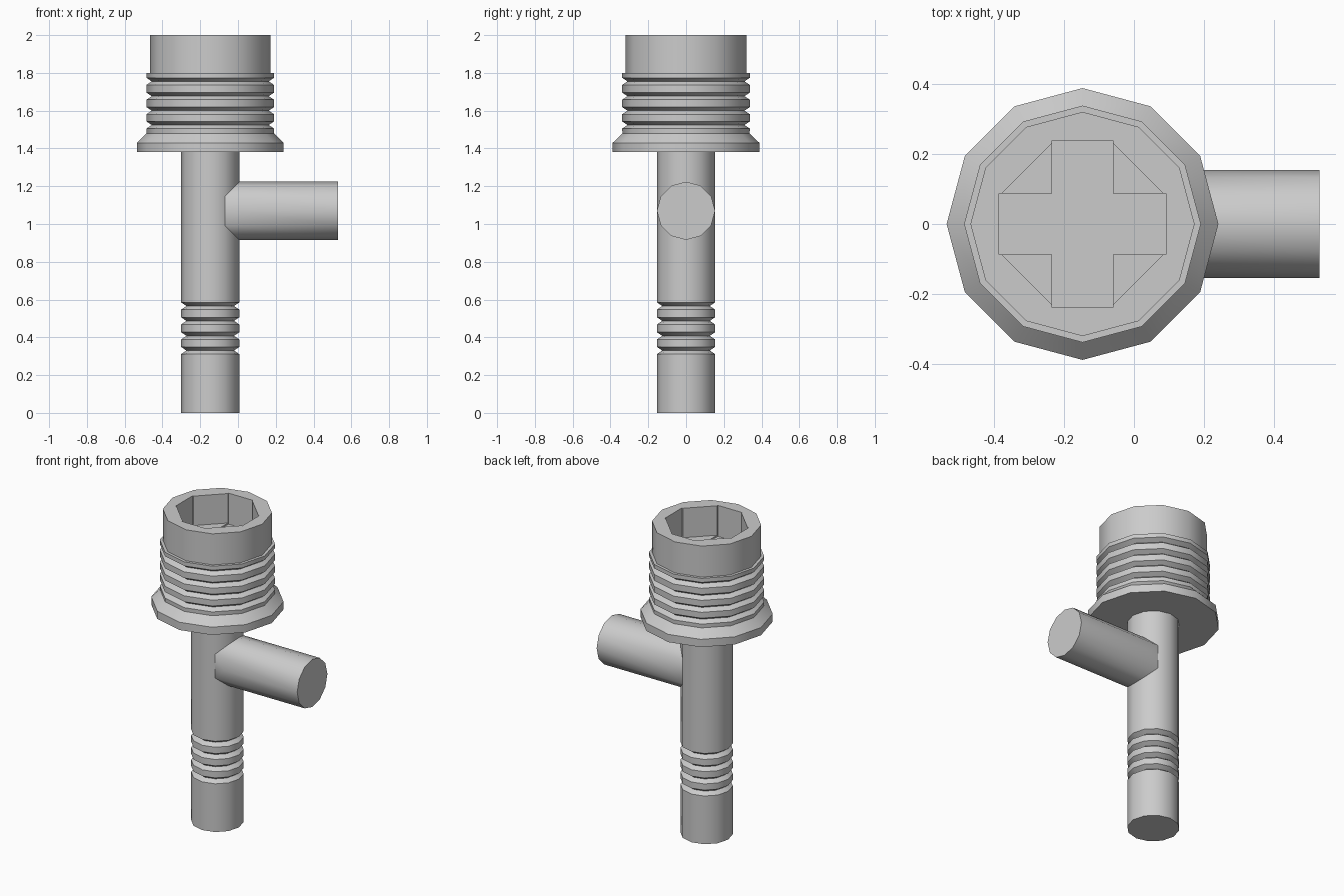
import bpy, bmesh, math

if "Cube" in bpy.data.objects:
    bpy.data.objects.remove(bpy.data.objects["Cube"], do_unlink=True)

AXIS_X = -0.147
SIDES = 12
STEM_R = 0.154

grey = bpy.data.materials.new("plain grey")
grey.use_nodes = True
grey.diffuse_color = (0.6, 0.6, 0.6, 1)
grey.node_tree.nodes["Principled BSDF"].inputs["Base Color"].default_value = (0.6, 0.6, 0.6, 1)


def add_object(name, bm, x=AXIS_X):
    bmesh.ops.recalc_face_normals(bm, faces=bm.faces)
    mesh = bpy.data.meshes.new(name)
    bm.to_mesh(mesh)
    bm.free()
    mesh.materials.append(grey)
    obj = bpy.data.objects.new(name, mesh)
    obj.location.x = x
    bpy.context.collection.objects.link(obj)
    return obj


def shade(obj):
    bpy.ops.object.select_all(action='DESELECT')
    obj.select_set(True)
    bpy.context.view_layer.objects.active = obj
    bpy.ops.object.shade_smooth_by_angle(angle=math.radians(32))


def revolve(name, profile):
    """Closed solid from (radius, z) points, listed bottom to top."""
    bm = bmesh.new()
    rings = []
    for r, z in profile:
        rings.append([bm.verts.new((r * math.cos(math.tau * k / SIDES),
                                    r * math.sin(math.tau * k / SIDES), z)) for k in range(SIDES)])
    for a, b in zip(rings, rings[1:]):
        for k in range(SIDES):
            n = (k + 1) % SIDES
            bm.faces.new((a[k], a[n], b[n], b[k]))
    bm.faces.new(rings[0])
    bm.faces.new(rings[-1])
    return add_object(name, bm)


def grooves(radius, depth, heights, half=0.019):
    """V-shaped grooves cut into a profile."""
    pts = []
    for z in heights:
        pts += [(radius, z - half), (radius - depth, z), (radius, z + half)]
    return pts


def prism(name, outline, bottom, top):
    bm = bmesh.new()
    face = bm.faces.new([bm.verts.new((x, y, bottom)) for x, y in outline])
    up = bmesh.ops.extrude_face_region(bm, geom=[face])["geom"]
    bmesh.ops.translate(bm, vec=(0, 0, top - bottom),
                        verts=[v for v in up if isinstance(v, bmesh.types.BMVert)])
    return add_object(name, bm)


# Grooved stem
stem = revolve("stem", [(STEM_R, 0)] + grooves(STEM_R, 0.028, [0.33, 0.408, 0.487, 0.566])
               + [(STEM_R, 1.39)])
shade(stem)

# Head with flange, ridges and collar
head = revolve("head", [(0.388, 1.38), (0.388, 1.43), (0.337, 1.48)]
               + grooves(0.338, 0.028, [1.524, 1.6, 1.677, 1.755])
               + [(0.338, 1.8), (0.32, 1.8), (0.32, 2.0)])

# Socket: an eight-sided recess and a slightly deeper cross
ARM, HALF, CORNER = 0.238, 0.087, 0.231
octagon = [(CORNER, -HALF), (CORNER, HALF), (HALF, CORNER), (-HALF, CORNER),
           (-CORNER, HALF), (-CORNER, -HALF), (-HALF, -CORNER), (HALF, -CORNER)]
cross = []
for k in range(4):
    c, s = round(math.cos(k * math.pi / 2)), round(math.sin(k * math.pi / 2))
    for x, y in ((ARM, -HALF), (ARM, HALF), (HALF, HALF)):
        cross.append((c * x - s * y, s * x + c * y))
cutters = [prism("socket_recess_cutter", octagon, 1.81, 2.1),
           prism("socket_cross_cutter", cross, 1.8, 2.15)]
for cutter in cutters:
    cutter.hide_render = True
    mod = head.modifiers.new("socket", 'BOOLEAN')
    mod.operation = 'DIFFERENCE'
    mod.solver = 'EXACT'
    mod.object = cutter
bpy.context.view_layer.objects.active = head
for mod in list(head.modifiers):
    bpy.ops.object.modifier_apply(modifier=mod.name)
for cutter in cutters:
    bpy.data.objects.remove(cutter, do_unlink=True)
shade(head)

# Side branch, its inner end shaped to the stem
bm = bmesh.new()
inner, outer = [], []
for k in range(SIDES):
    a = math.tau * k / SIDES
    y, z = STEM_R * math.cos(a), 1.07 + STEM_R * math.sin(a)
    at_side = k % (SIDES // 2) == 0
    start = STEM_R if at_side else math.sqrt(STEM_R ** 2 - y ** 2)
    inner.append(bm.verts.new((AXIS_X + start, y, z)))
    outer.append(bm.verts.new((0.53, y, z)))
for k in range(SIDES):
    n = (k + 1) % SIDES
    bm.faces.new((inner[k], inner[n], outer[n], outer[k]))
for k in (0, SIDES // 2):
    bm.faces.new((inner[k - 1], inner[k], inner[k + 1]))
bm.faces.new(outer)
branch = add_object("side_branch", bm, 0)
shade(branch)
